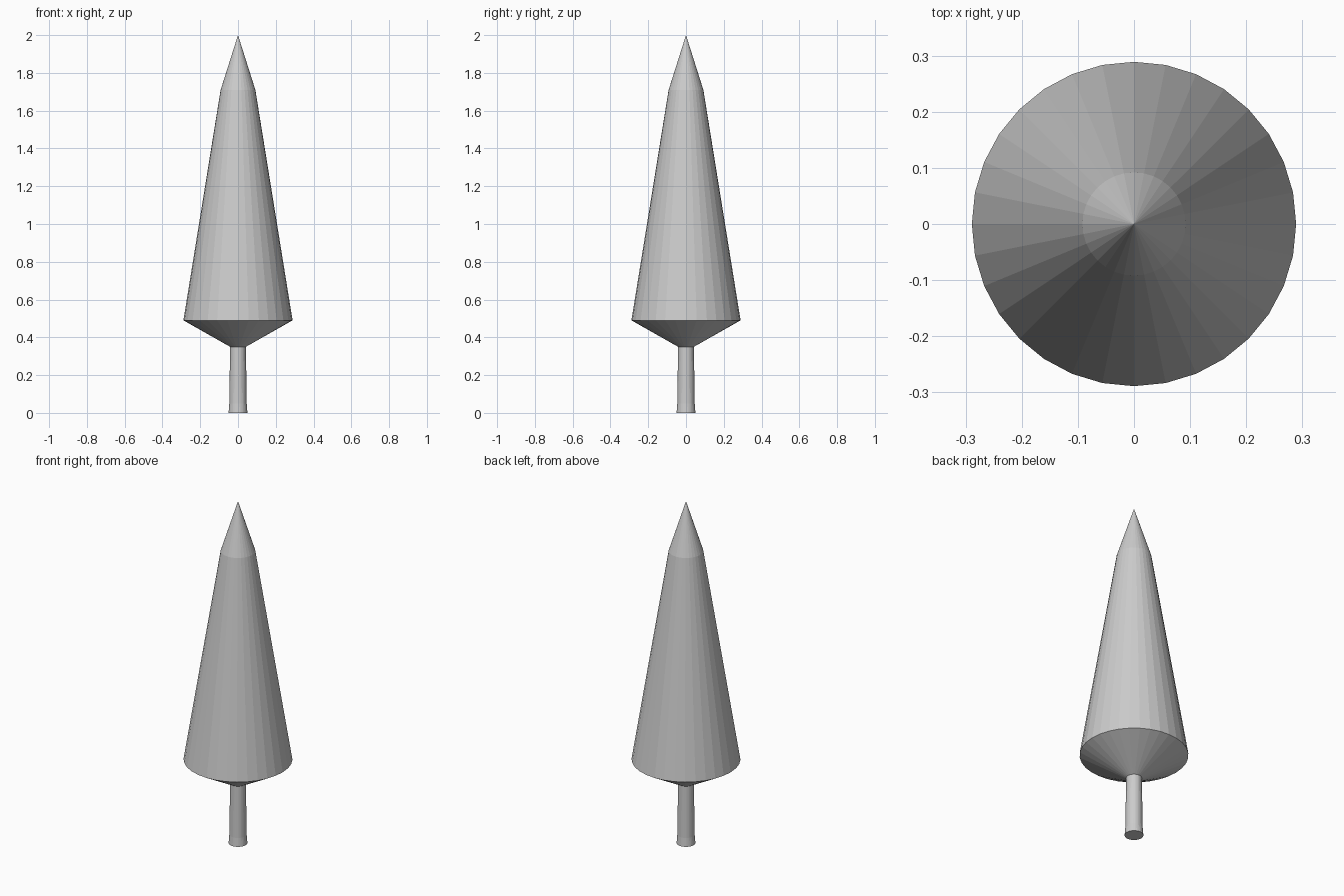
import bpy, bmesh
from math import cos, sin, tau

if "Cube" in bpy.data.objects:
    bpy.data.objects.remove(bpy.data.objects["Cube"])

SIDES = 32


def lathe(name, profile, color):
    """Turn a (radius, z) profile around z; radius 0 makes a point, other ends are capped."""
    bm = bmesh.new()
    rings = []
    for r, z in profile:
        n = SIDES if r > 0 else 1
        rings.append([bm.verts.new((r * cos(tau * i / SIDES), r * sin(tau * i / SIDES), z))
                      for i in range(n)])
    for a, b in zip(rings, rings[1:]):
        for i in range(SIDES):
            j = (i + 1) % SIDES
            if len(b) == 1:
                bm.faces.new((a[i], a[j], b[0]))
            else:
                bm.faces.new((a[i], a[j], b[j], b[i]))
    for ring in (rings[0], rings[-1]):
        if len(ring) > 1:
            bm.faces.new(ring)
    bmesh.ops.recalc_face_normals(bm, faces=bm.faces)
    mesh = bpy.data.meshes.new(name)
    bm.to_mesh(mesh)
    bm.free()
    obj = bpy.data.objects.new(name, mesh)
    bpy.context.collection.objects.link(obj)
    return obj


# Trunk, slightly flared at the foot
lathe("trunk", [(0.05, 0), (0.046, 0.05), (0.042, 0.35)], None)

# Foliage: sloping underside, long tapered body and pointed tip
lathe("foliage", [(0.042, 0.35), (0.289, 0.49), (0.092, 1.71), (0, 2.0)], None)
